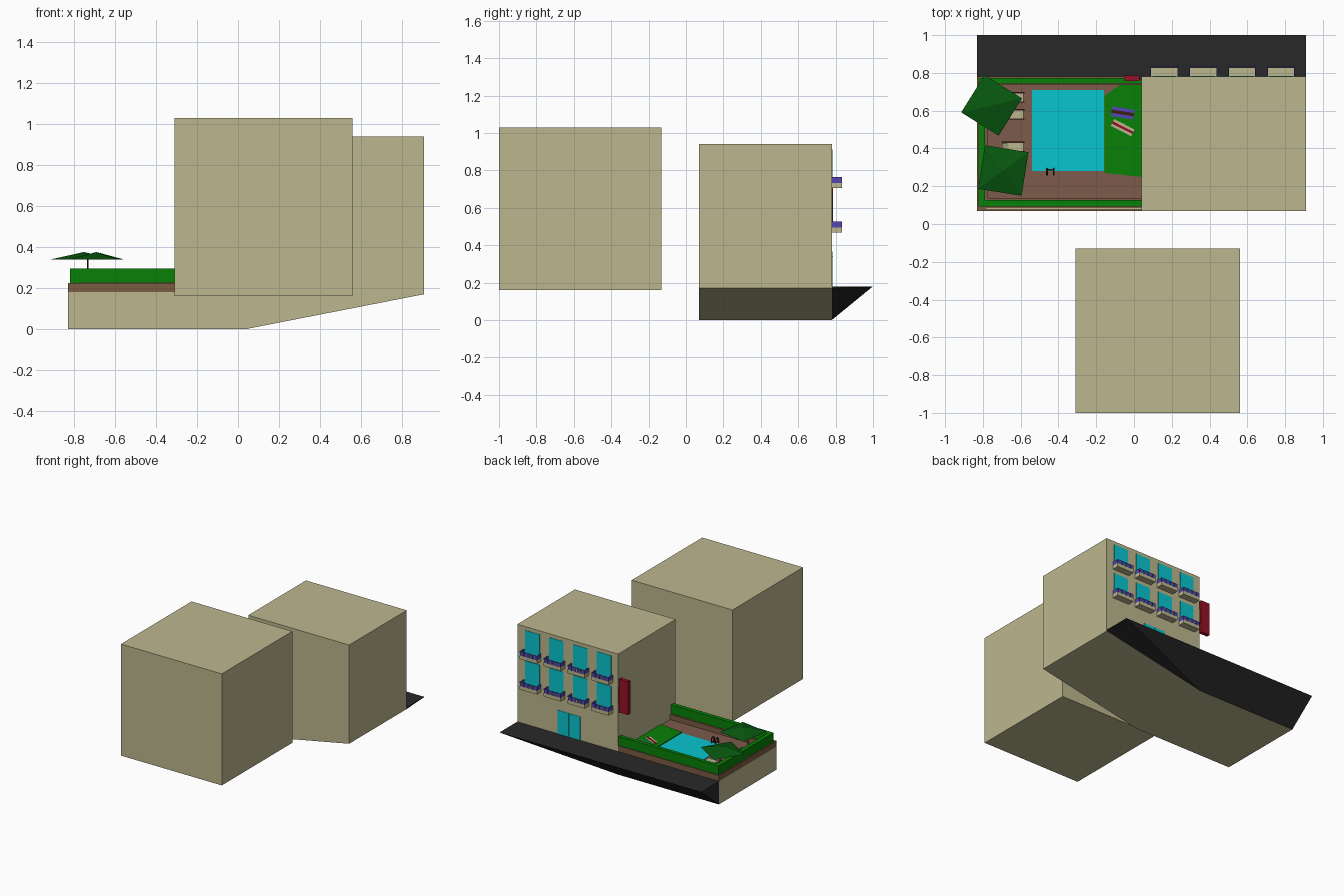
import bpy
import bmesh
from math import radians
from mathutils import Matrix, Vector

default_cube = bpy.data.objects.get("Cube")
if default_cube:
    bpy.data.objects.remove(default_cube, do_unlink=True)


def make_material(name, red, green, blue):
    """Flat material from display colour values."""
    color = [(c / 255) ** 2.2 for c in (red, green, blue)] + [1]
    mat = bpy.data.materials.new(name)
    mat.use_nodes = True
    mat.diffuse_color = color
    mat.node_tree.nodes["Principled BSDF"].inputs["Base Color"].default_value = color
    return mat


plaster = make_material("plaster beige", 187, 182, 141)
asphalt = make_material("asphalt", 45, 45, 45)
paving = make_material("paving brown", 124, 91, 77)
planter_brown = make_material("planter brown", 122, 92, 68)
leaf = make_material("leaf green", 16, 128, 16)
canopy_green = make_material("canopy green", 16, 88, 22)
water = make_material("water and glass", 17, 196, 206)
sign_red = make_material("sign red", 150, 25, 42)
violet = make_material("railing violet", 84, 72, 175)
dark_wood = make_material("dark wood", 62, 36, 28)


def finish(name, bm, mat):
    bmesh.ops.recalc_face_normals(bm, faces=bm.faces)
    mesh = bpy.data.meshes.new(name)
    bm.to_mesh(mesh)
    bm.free()
    mesh.materials.append(mat)
    obj = bpy.data.objects.new(name, mesh)
    bpy.context.scene.collection.objects.link(obj)
    return obj


def box(name, mat, xs, ys, zs):
    """Box given by its ranges along each axis."""
    bm = bmesh.new()
    bmesh.ops.create_cube(bm, size=1)
    for v in bm.verts:
        v.co = [r[0] + (c + 0.5) * (r[1] - r[0]) for c, r in zip(v.co, (xs, ys, zs))]
    return finish(name, bm, mat)


def prism(name, mat, points, axis, start, end):
    """Outline in the plane across the axis, extruded from start to end."""
    bm = bmesh.new()
    verts = []
    for p in points:
        co = list(p)
        co.insert(axis, start)
        verts.append(bm.verts.new(co))
    face = bm.faces.new(verts)
    grown = bmesh.ops.extrude_face_region(bm, geom=[face])["geom"]
    shift = Vector((0, 0, 0))
    shift[axis] = end - start
    bmesh.ops.translate(bm, vec=shift, verts=[g for g in grown if isinstance(g, bmesh.types.BMVert)])
    return finish(name, bm, mat)


def hull(name, mat, points):
    bm = bmesh.new()
    for p in points:
        bm.verts.new(p)
    bmesh.ops.convex_hull(bm, input=bm.verts)
    return finish(name, bm, mat)


def tube(name, mat, points, radius):
    curve = bpy.data.curves.new(name, "CURVE")
    curve.dimensions = "3D"
    curve.bevel_depth = radius
    curve.bevel_resolution = 1
    curve.use_fill_caps = True
    spline = curve.splines.new("POLY")
    spline.points.add(len(points) - 1)
    for target, p in zip(spline.points, points):
        target.co = (*p, 1)
    curve.materials.append(mat)
    obj = bpy.data.objects.new(name, curve)
    bpy.context.scene.collection.objects.link(obj)


# Main levels and edges
left, middle, right = -0.83, 0.04, 0.91
front, back = 0.07, 0.78
deck, rim, hedge_top = 0.18, 0.225, 0.295

# Buildings and sloping ground
box("neighbour_block", plaster, (-0.31, 0.56), (-1, -0.13), (0.16, 1.03))
prism("hotel_and_base", plaster,
      [(left, 0), (middle, 0), (right, 0.17), (right, 0.94),
       (middle, 0.94), (middle, deck), (left, deck)], 1, front, back)
road_points = [(left, back, 0), (middle, back, 0), (right, back, 0.17)]
road_points += [(x, y, deck) for x in (left, right) for y in (back, 1)]
hull("road", asphalt, road_points)

# Terrace floor, planters and hedges
box("terrace_floor", paving, (left + 0.01, middle), (front + 0.01, back - 0.01), (deck - 0.01, deck + 0.004))
box("front_planter", planter_brown, (left, middle), (front, 0.138), (deck, rim))
box("back_planter", planter_brown, (left, middle), (0.735, back), (deck, rim))
box("side_planter", planter_brown, (left, -0.775), (0.138, 0.735), (deck, rim))
box("front_hedge", leaf, (-0.822, middle), (0.093, 0.126), (rim, hedge_top))
box("back_hedge", leaf, (-0.822, middle), (0.745, 0.773), (rim, hedge_top))
box("side_hedge", leaf, (-0.822, -0.79), (0.126, 0.745), (rim, hedge_top))
box("planter_edging", plaster, (-0.78, middle), (0.079, 0.085), (rim, rim + 0.002))

# Pool and lawn
box("pool", water, (-0.54, -0.16), (0.28, 0.71), (deck, deck + 0.007))
prism("lawn", leaf, [(-0.155, 0.27), (middle, 0.25), (middle, 0.738),
                     (-0.07, 0.738), (-0.155, 0.68)], 2, deck, deck + 0.01)
for x in (-0.46, -0.425):
    tube("pool_ladder_rail", dark_wood,
         [(x, 0.26, deck), (x, 0.26, 0.215), (x, 0.268, 0.225),
          (x, 0.284, 0.225), (x, 0.292, 0.215), (x, 0.292, deck)], 0.005)
box("pool_ladder_step", dark_wood, (-0.46, -0.425), (0.284, 0.292), (0.192, 0.198))

# Beach towels with stripes
for name, y, angle, half, edge, stripe in (
        ("violet_towel", 0.588, -9, 0.026, violet, dark_wood),
        ("striped_towel", 0.51, -27, 0.02, plaster, sign_red)):
    turn = Matrix.Translation((-0.06, y, 0.193)) @ Matrix.Rotation(radians(angle), 4, "Z")
    cloth = box(name, edge, (-0.06, 0.06), (-half, half), (-0.004, 0))
    band = box(name + "_stripe", stripe, (-0.06, 0.06), (-half / 3, half / 3), (0, 0.003))
    for part in (cloth, band):
        part.matrix_world = turn

# Sun loungers
for y in (0.67, 0.58, 0.408, 0.32):
    prism("lounger_pad", plaster,
          [(-0.7, 0.225), (-0.665, 0.205), (-0.585, 0.205),
           (-0.585, 0.212), (-0.665, 0.212), (-0.7, 0.232)][::-1], 1, y - 0.022, y + 0.022)
    for side in (-1, 1):
        edge = y + side * 0.025
        box("lounger_rail", dark_wood, (-0.7, -0.58), (edge - 0.003, edge + 0.003), (0.2, 0.208))
        for x in (-0.69, -0.59):
            box("lounger_leg", dark_wood, (x - 0.003, x + 0.003), (edge - 0.003, edge + 0.003), (deck, 0.2))

# Parasols
for x, y, angle in ((-0.754, 0.628, -32), (-0.692, 0.283, -9)):
    bm = bmesh.new()
    bmesh.ops.create_cone(bm, cap_ends=True, segments=4, radius1=0.165, radius2=0, depth=0.036)
    bmesh.ops.rotate(bm, verts=bm.verts, matrix=Matrix.Rotation(radians(45 + angle), 3, "Z"))
    bmesh.ops.translate(bm, verts=bm.verts, vec=(x, y, 0.358))
    finish("parasol_canopy", bm, canopy_green)
    tube("parasol_pole", dark_wood, [(-0.735, y, deck), (-0.735, y, 0.35)], 0.004)

# Windows with balconies
for column in range(4):
    x = 0.16 + column * 0.206
    for floor in (0.467, 0.705):
        top = floor + 0.06
        window = box("window", water, (x - 0.063, x + 0.063), (back - 0.002, back + 0.003), (floor + 0.02, floor + 0.207))
        ends = (x - 0.074, x + 0.074)
        box("balcony_floor", plaster, ends, (back, 0.832), (floor, floor + 0.01))
        box("balcony_parapet", plaster, ends, (0.826, 0.833), (floor, floor + 0.028))
        box("balcony_rail", violet, ends, (0.828, 0.833), (top - 0.008, top))
        for i in range(4):
            start = ends[0] + i * 0.038
            box("balcony_panel", violet, (start, start + 0.029), (0.828, 0.833), (floor + 0.028, top - 0.008))
        for side in ends:
            inner = side + (x - side) * 0.06
            span = (min(side, inner), max(side, inner))
            box("balcony_side_parapet", plaster, span, (back, 0.826), (floor, floor + 0.028))
            box("balcony_side_rail", violet, span, (back, 0.828), (floor + 0.028, top))

# Entrance doors
for x in (0.365, 0.464):
    box("door_leaf", water, (x, x + 0.096), (back - 0.002, back + 0.003), (deck, 0.365))

# Hanging sign on the corner
box("hanging_sign", sign_red, (-0.05, 0.03), (0.757, 0.785), (0.49, 0.75))
box("sign_bracket", dark_wood, (0.03, middle), (0.766, 0.775), (0.56, 0.68))
